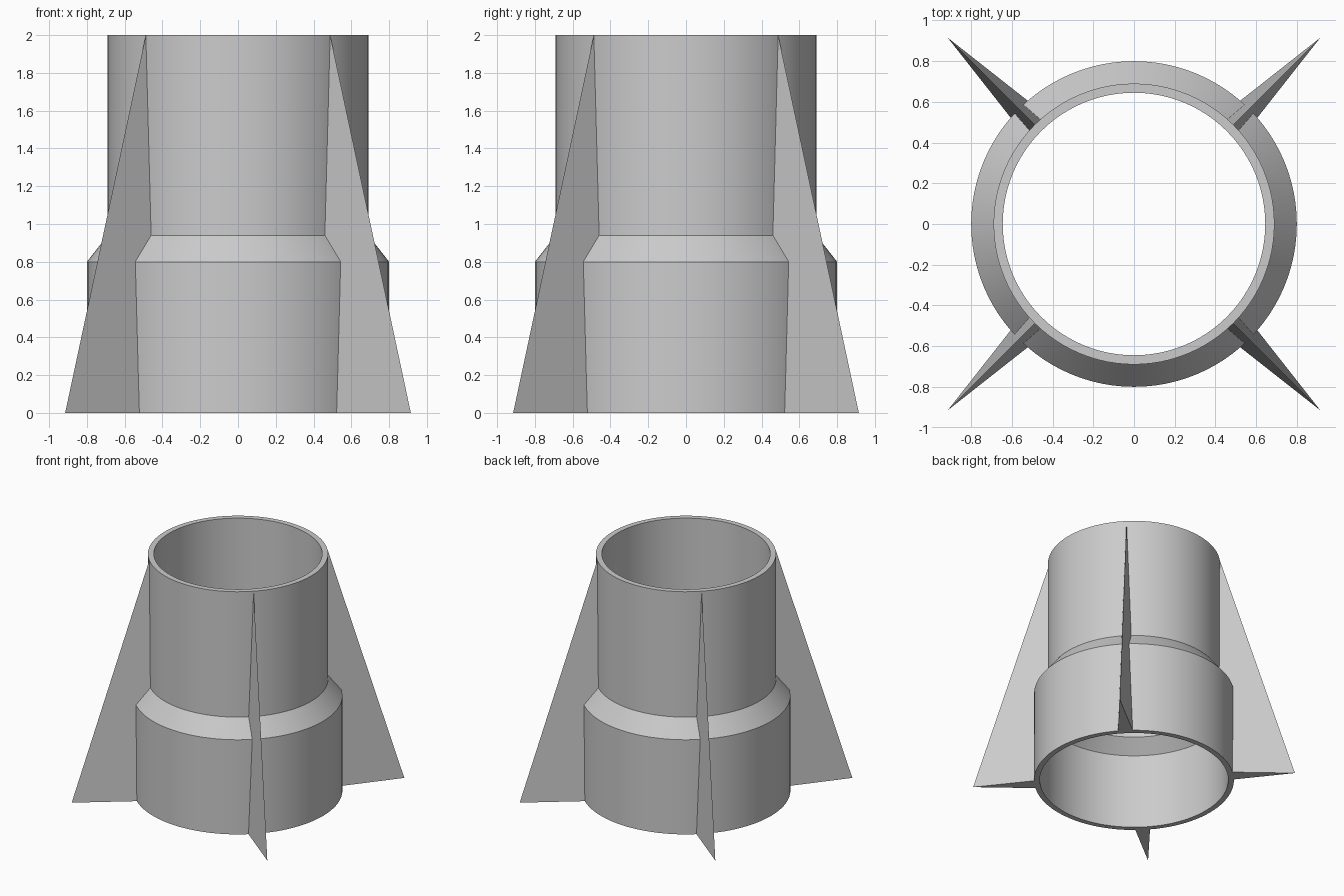
import bpy, bmesh, math

if "Cube" in bpy.data.objects:
    bpy.data.objects.remove(bpy.data.objects["Cube"])

grey = bpy.data.materials.new("plain grey")
grey.diffuse_color = (0.6, 0.6, 0.6, 1)
grey.use_nodes = True
grey.node_tree.nodes["Principled BSDF"].inputs["Base Color"].default_value = grey.diffuse_color


def finish(name, bm):
    bmesh.ops.recalc_face_normals(bm, faces=bm.faces[:])
    mesh = bpy.data.meshes.new(name)
    bm.to_mesh(mesh)
    bm.free()
    mesh.materials.append(grey)
    obj = bpy.data.objects.new(name, mesh)
    bpy.context.collection.objects.link(obj)
    return obj


# Stepped hollow tube, lathed from a closed (radius, height) wall profile
WALL = [(0.80, 0), (0.80, 0.80), (0.69, 0.94), (0.69, 2),
        (0.645, 2), (0.645, 0.77), (0.755, 0.66), (0.755, 0)]
SEGMENTS = 96
bm = bmesh.new()
rings = []
for i in range(SEGMENTS):
    a = 2 * math.pi * i / SEGMENTS
    rings.append([bm.verts.new((r * math.cos(a), r * math.sin(a), z)) for r, z in WALL])
for i in range(SEGMENTS):
    here, there = rings[i], rings[(i + 1) % SEGMENTS]
    for j in range(len(WALL)):
        k = (j + 1) % len(WALL)
        bm.faces.new((here[j], there[j], there[k], here[k]))
tube = finish("stepped_tube", bm)
bpy.context.view_layer.objects.active = tube
tube.select_set(True)
bpy.ops.object.shade_smooth_by_angle(angle=math.radians(25))

# Knife-edged fins on the diagonals, thickest at the bottom of the root
TIP, APEX = (1.294, 0), (0.69, 2)
ROOT = [(0.79, 0), (0.79, 0.80), (0.68, 0.94)]


def half_width(r, z):
    return 0.072 * (1 - z / 2 - (r - APEX[0]) / (TIP[0] - APEX[0]))


def add_fin(name, angle):
    bm = bmesh.new()
    c, s = math.cos(angle), math.sin(angle)

    def vert(r, z, w=0):
        return bm.verts.new((r * c - w * s, r * s + w * c, z))

    tip, apex = vert(*TIP), vert(*APEX)
    left = [vert(r, z, half_width(r, z)) for r, z in ROOT]
    right = [vert(r, z, -half_width(r, z)) for r, z in ROOT]
    bm.faces.new([tip, apex] + left[::-1])      # sides
    bm.faces.new([apex, tip] + right)
    bm.faces.new((tip, left[0], right[0]))      # underside
    for j in range(len(ROOT) - 1):              # root against the tube
        bm.faces.new((left[j], left[j + 1], right[j + 1], right[j]))
    bm.faces.new((left[-1], apex, right[-1]))
    finish(name, bm)


for n, label in enumerate(("back_right", "back_left", "front_left", "front_right")):
    add_fin("fin_" + label, math.radians(45 + 90 * n))
